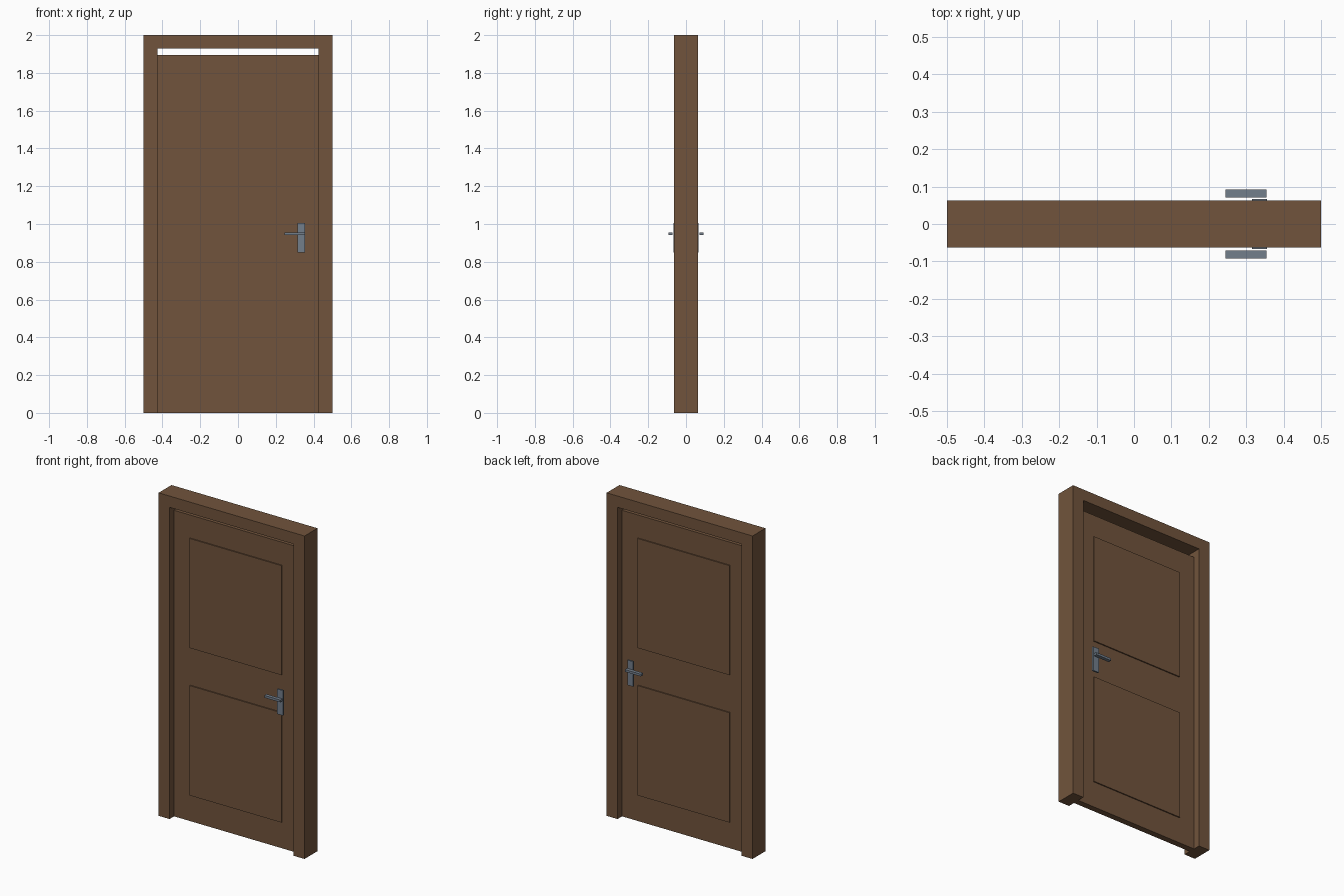
import bpy, bmesh

if "Cube" in bpy.data.objects:
    bpy.data.objects.remove(bpy.data.objects["Cube"])


def material(name, rgb):
    m = bpy.data.materials.new(name)
    m.diffuse_color = (*rgb, 1)
    m.use_nodes = True
    m.node_tree.nodes["Principled BSDF"].inputs["Base Color"].default_value = m.diffuse_color
    return m


WOOD = material("brown wood", (0.165, 0.088, 0.045))
METAL = material("blue grey metal", (0.17, 0.21, 0.26))


def prism(name, outline, y0, y1, mat):
    """Extrude an outline in the xz plane from y0 to y1."""
    bm = bmesh.new()
    face = bm.faces.new([bm.verts.new((x, y0, z)) for x, z in outline])
    new = bmesh.ops.extrude_face_region(bm, geom=[face])["geom"]
    bmesh.ops.translate(bm, vec=(0, y1 - y0, 0),
                        verts=[v for v in new if isinstance(v, bmesh.types.BMVert)])
    bmesh.ops.recalc_face_normals(bm, faces=bm.faces)
    mesh = bpy.data.meshes.new(name)
    bm.to_mesh(mesh)
    bm.free()
    mesh.materials.append(mat)
    obj = bpy.data.objects.new(name, mesh)
    bpy.context.collection.objects.link(obj)
    return obj


def box(name, x0, x1, y0, y1, z0, z1, mat):
    return prism(name, [(x0, z0), (x1, z0), (x1, z1), (x0, z1)], y0, y1, mat)


# Frame: two jambs and a lintel in one piece
prism("door_frame", [(-0.5, 0), (-0.425, 0), (-0.425, 1.93), (0.425, 1.93),
                     (0.425, 0), (0.5, 0), (0.5, 2), (-0.5, 2)], -0.063, 0.063, WOOD)

# Door leaf, set back in the frame with a gap above
box("door_leaf", -0.425, 0.425, -0.019, 0.019, 0, 1.895, WOOD)

for side, s in (("front", -1), ("back", 1)):
    # Raised panels
    for level, z0, z1 in (("lower", 0.162, 0.842), ("upper", 1.075, 1.753)):
        box(f"{side}_{level}_panel", -0.315, 0.315, s * 0.018, s * 0.026, z0, z1, WOOD)
    # Handle plate and lever
    box(f"{side}_handle_plate", 0.315, 0.355, s * 0.057, s * 0.067, 0.85, 1.005, METAL)
    box(f"{side}_handle_lever", 0.245, 0.354, s * 0.071, s * 0.0925, 0.942, 0.956, METAL)
